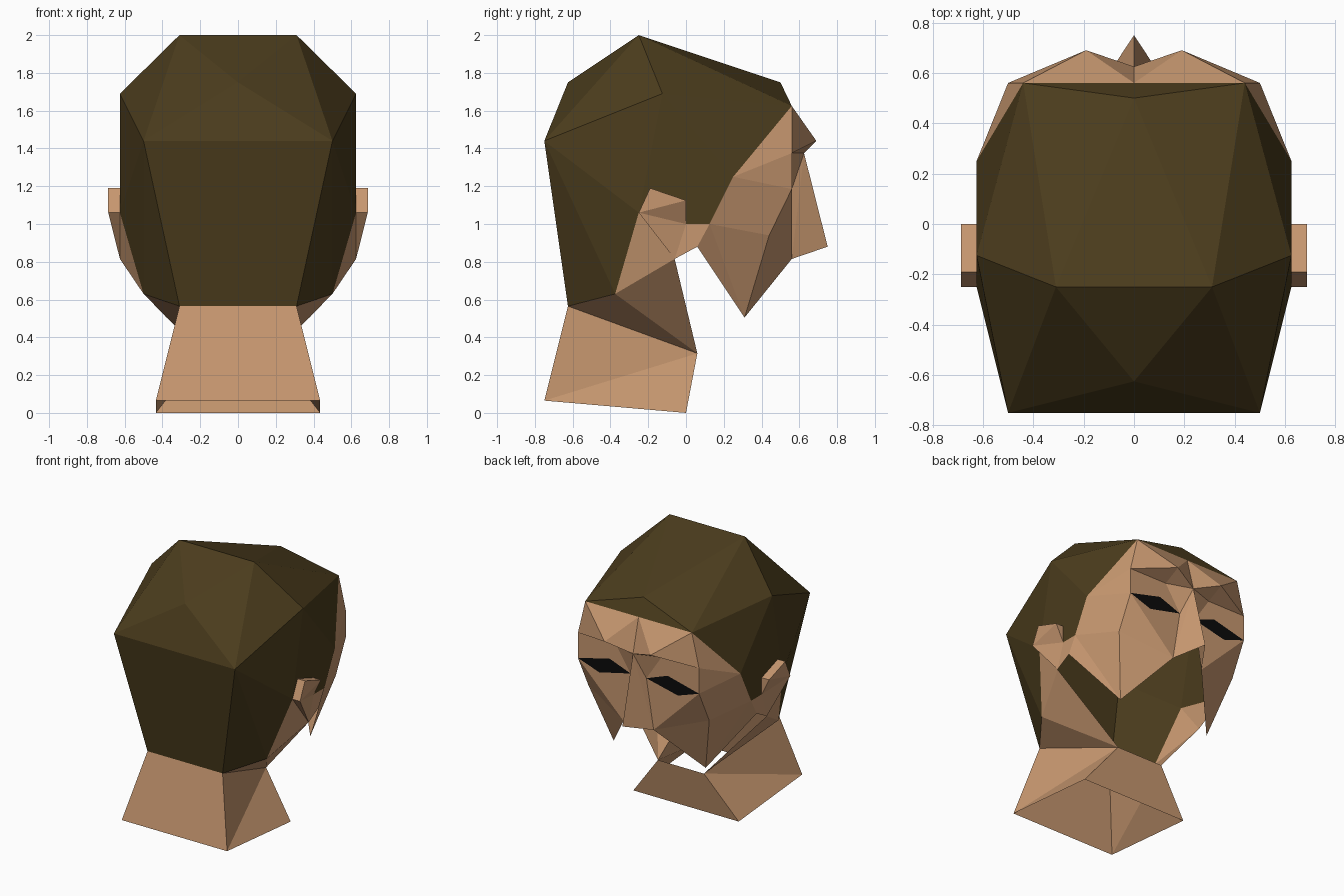
import bpy, bmesh
from mathutils import Vector

if "Cube" in bpy.data.objects:
    bpy.data.objects.remove(bpy.data.objects["Cube"])

# Skull landmarks, +x half
crown0, crown, peak = (0, -.25, 2), (.31, -.25, 2), (0, .5, 1.75)
fringe0, fringe = (0, .56, 1.625), (.44, .56, 1.625)
temple, tuft = (.625, -.125, 1.69), (.625, .25, 1.25)
swirl, back0, back = (0, -.625, 1.75), (0, -.75, 1.44), (.5, -.75, 1.44)
nape0, nape, nape_side = (0, -.625, .565), (.31, -.625, .565), (.5, -.375, .63)
ear_back, ear_front, ear_low = (.625, -.25, 1.06), (.625, 0, 1), (.625, -.06, .815)
sideburn, jaw = (.625, .125, 1), (.625, .06, .88)

# Face landmarks
brow0, brow_tip = (0, .625, 1.375), (.19, .69, 1.44)
brow_in, brow_out = (.19, .56, 1.375), (.5, .56, 1.375)
eye_in, eye_top = (.065, .56, 1.185), (.24, .56, 1.25)
eye_out, eye_low = (.5, .56, 1.185), (.325, .56, 1.125)
nostril, nose = (.125, .56, .815), (0, .75, .88)
cheek, chin = (.5, .44, .94), (.38, .31, .505)

# Neck and ear landmarks
base_back0, base_back = (0, -.75, .065), (.435, -.75, .065)
base0, base = (0, 0, 0), (.435, 0, 0)
throat0, throat = (0, .06, .315), (.19, .06, .315)
rim_back, rim_top, rim_front = (.687, -.25, 1.06), (.687, -.19, 1.19), (.687, 0, 1.125)
root_top, root_front = (.625, -.19, 1.19), (.625, 0, 1.125)


def material(name, rgb):
    m = bpy.data.materials.new(name)
    m.diffuse_color = (*rgb, 1)
    m.use_nodes = True
    m.node_tree.nodes["Principled BSDF"].inputs["Base Color"].default_value = m.diffuse_color
    return m


def half_shell(name, mat, centre, *fans):
    """Each fan spreads facets from a hub point along a rim; mirrored across x."""
    bm = bmesh.new()
    for hub, *rim in fans:
        for a, b in zip(rim, rim[1:]):
            bm.faces.new([bm.verts.new(p) for p in (hub, a, b)])
    bmesh.ops.remove_doubles(bm, verts=bm.verts, dist=.001)
    bmesh.ops.recalc_face_normals(bm, faces=bm.faces)
    c = Vector(centre)
    if sum((f.calc_center_median() - c).dot(f.normal) * f.calc_area() for f in bm.faces) < 0:
        bmesh.ops.reverse_faces(bm, faces=bm.faces)
    me = bpy.data.meshes.new(name)
    bm.to_mesh(me)
    bm.free()
    me.materials.append(mat)
    ob = bpy.data.objects.new(name, me)
    bpy.context.collection.objects.link(ob)
    mirror = ob.modifiers.new("mirror", "MIRROR")
    mirror.merge_threshold = .001


hair = material("hair", (.07, .045, .012))
skin = material("skin", (.57, .31, .16))
black = material("eye_black", (.003, .003, .003))

# Hair cap: top, fringe, side, back
half_shell("hair", hair, (0, 0, 1.2),
           (crown, crown0, peak, fringe, temple, back, swirl, crown0),
           (peak, fringe, fringe0),
           (temple, fringe, tuft, sideburn, ear_front, ear_back, back),
           (back, swirl, back0, nape0, nape, nape_side, ear_back))

# Face, open below the nose: brow, eye socket, nose and cheek, side, jaw, behind jaw
half_shell("face", skin, (0, 0, 1.1),
           (brow_tip, fringe0, brow0, brow_in, brow_out, fringe, fringe0),
           (brow_in, brow0, eye_in, eye_top, eye_out, brow_out),
           (nostril, nose, brow0, eye_in, eye_low, eye_out, cheek, chin),
           (tuft, fringe, brow_out, eye_out, cheek, sideburn),
           (chin, cheek, sideburn, jaw),
           (ear_low, jaw, sideburn, ear_front, ear_back, nape_side))

# Eyes
half_shell("eyes", black, (0, 0, 1.1), (eye_in, eye_top, eye_out, eye_low))

# Neck, open at the bottom: back and side, front, under the skull
half_shell("neck", skin, (0, -.3, .3),
           (base_back, base_back0, nape0, nape, throat, base),
           (throat, base, base0, throat0),
           (throat, nape, nape_side, ear_low))

# Ears
half_shell("ears", skin, (.6, -.1, 1.05),
           (rim_back, root_top, rim_top, rim_front, ear_front, ear_low, ear_back, root_top),
           (rim_front, rim_top, root_top, root_front, ear_front))
